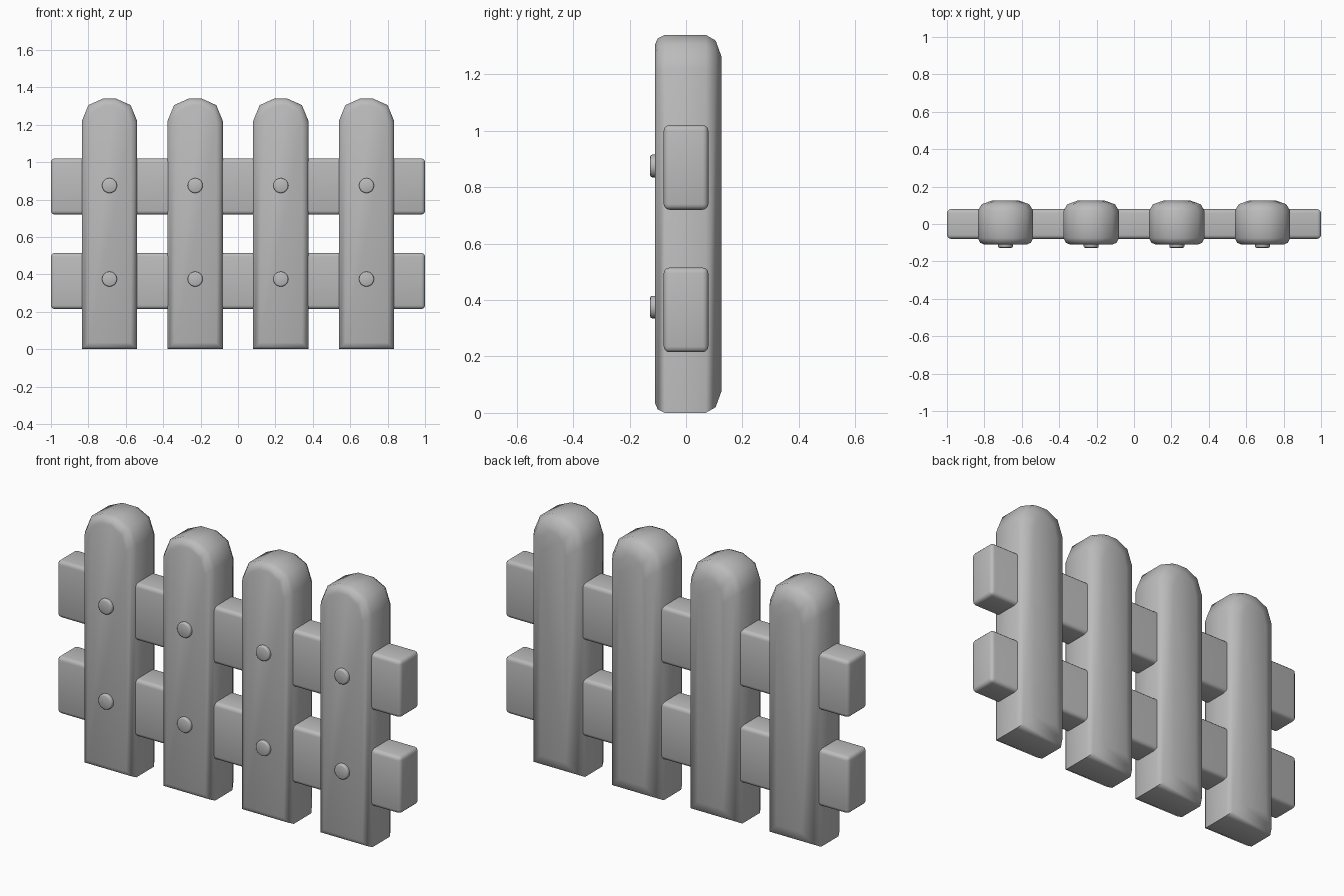
import bpy
import bmesh
import math

cube = bpy.data.objects.get("Cube")
if cube:
    bpy.data.objects.remove(cube, do_unlink=True)

# One plain grey for the whole fence
grey = bpy.data.materials.new("plain grey")
grey.use_nodes = True
colour = (0.5, 0.5, 0.5, 1)
grey.diffuse_color = colour
grey.node_tree.nodes["Principled BSDF"].inputs["Base Color"].default_value = colour


def finish(bm, name, location, angle):
    """Turn a bmesh into a smooth-shaded, coloured object."""
    bmesh.ops.recalc_face_normals(bm, faces=bm.faces)
    mesh = bpy.data.meshes.new(name)
    bm.to_mesh(mesh)
    bm.free()
    mesh.materials.append(grey)
    obj = bpy.data.objects.new(name, mesh)
    obj.location = location
    bpy.context.collection.objects.link(obj)
    bpy.ops.object.select_all(action="DESELECT")
    obj.select_set(True)
    bpy.context.view_layer.objects.active = obj
    bpy.ops.object.shade_smooth_by_angle(angle=math.radians(angle))
    return obj


def picket(x):
    """Round-topped board, lofted front to back with softened rims."""
    half, height = 0.148, 1.34
    right = [(half, 0), (half, 1.22), (0.113, 1.305), (0.035, height)]
    outline = right + [(-px, pz) for px, pz in reversed(right)]
    # depth and inset of each outline ring
    rings = [(-0.11, 0.035), (-0.10, 0.012), (-0.075, 0),
             (0.07, 0), (0.105, 0.02), (0.125, 0.075)]
    bm = bmesh.new()
    loops = []
    for y, inset in rings:
        sx = 1 - inset / half
        sz = 1 - 2 * inset / height
        loops.append([bm.verts.new((px * sx, y, height / 2 + (pz - height / 2) * sz))
                      for px, pz in outline])
    n = len(outline)
    for a, b in zip(loops, loops[1:]):
        for i in range(n):
            j = (i + 1) % n
            bm.faces.new((a[i], a[j], b[j], b[i]))
    bm.faces.new(loops[0])
    bm.faces.new(loops[-1])
    finish(bm, "picket", (x, 0, 0), 60)


def rail(z):
    """Long horizontal beam with rounded edges."""
    bm = bmesh.new()
    bmesh.ops.create_cube(bm, size=1)
    bmesh.ops.scale(bm, vec=(2, 0.158, 0.3), verts=bm.verts)
    bmesh.ops.bevel(bm, geom=bm.edges[:], offset=0.02, segments=3,
                    profile=0.5, affect="EDGES")
    finish(bm, "rail", (0, 0, z), 60)


def stud(x, z):
    """Round nail head on the front of a picket."""
    bm = bmesh.new()
    bmesh.ops.create_cone(bm, cap_ends=True, segments=20, radius1=0.04,
                          radius2=0.04, depth=0.04)
    rim = [e for e in bm.edges if all(v.co.z > 0 for v in e.verts)]
    bmesh.ops.bevel(bm, geom=rim, offset=0.007, segments=2,
                    profile=0.5, affect="EDGES")
    obj = finish(bm, "nail_head", (x, -0.107, z), 60)
    obj.rotation_euler.x = math.pi / 2


for rail_z in (0.365, 0.87):
    rail(rail_z)

for k in range(4):
    picket_x = (k - 1.5) * 0.458
    picket(picket_x)
    for stud_z in (0.375, 0.875):
        stud(picket_x, stud_z)
